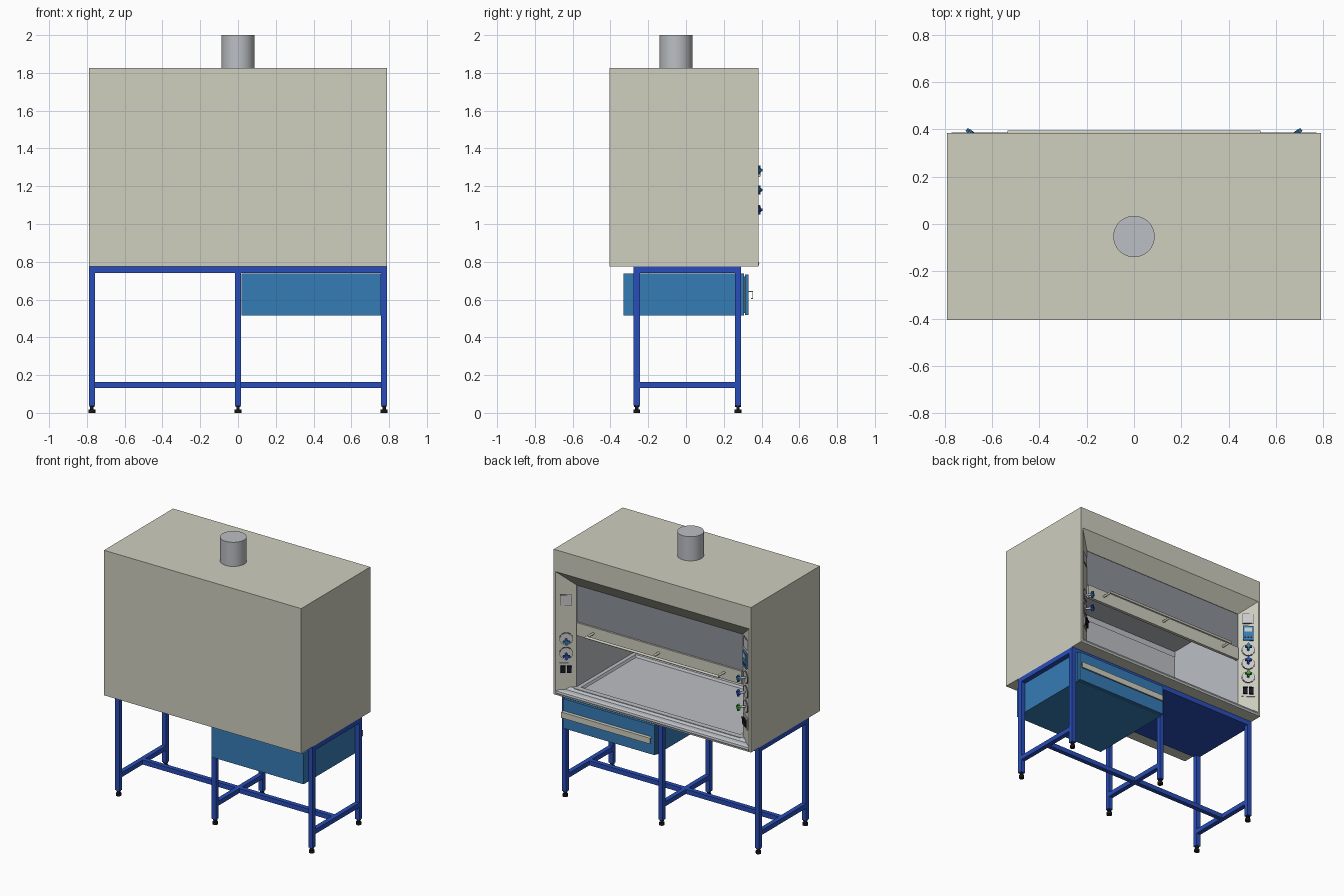
import bpy, bmesh, math
from mathutils import Matrix

if "Cube" in bpy.data.objects:
    bpy.data.objects.remove(bpy.data.objects["Cube"])


def material(name, r, g, b):
    m = bpy.data.materials.new(name)
    m.diffuse_color = (r, g, b, 1)
    m.use_nodes = True
    m.node_tree.nodes["Principled BSDF"].inputs["Base Color"].default_value = m.diffuse_color
    return m


BEIGE = material("beige", .62, .62, .52)
BLUE = material("frame_blue", .022, .075, .48)
TEAL = material("drawer_blue", .036, .2, .46)
GREEN = material("green", .06, .35, .04)
BLACK = material("black", .01, .01, .012)
GLASS = material("glass", .27, .29, .32)
STEEL = material("steel", .5, .52, .55)
WHITE = material("white", .78, .78, .75)
DARK = material("dark_grey", .1, .1, .11)


def finish(name, bm, mat, smooth=False):
    me = bpy.data.meshes.new(name)
    bm.to_mesh(me)
    bm.free()
    ob = bpy.data.objects.new(name, me)
    bpy.context.collection.objects.link(ob)
    me.materials.append(mat)
    if smooth:
        bpy.ops.object.select_all(action='DESELECT')
        ob.select_set(True)
        bpy.context.view_layer.objects.active = ob
        bpy.ops.object.shade_smooth_by_angle()
    return ob


def block(name, size, mat, M):
    """Box of a given size, centred on the matrix origin."""
    bm = bmesh.new()
    bmesh.ops.create_cube(bm, size=1, matrix=M @ Matrix.Diagonal((*size, 1)))
    return finish(name, bm, mat)


def box(name, x0, x1, y0, y1, z0, z1, mat):
    M = Matrix.Translation(((x0 + x1) / 2, (y0 + y1) / 2, (z0 + z1) / 2))
    return block(name, (x1 - x0, y1 - y0, z1 - z0), mat, M)


def rod(name, r, length, mat, M, axis='Z', n=24):
    rot = {'Z': Matrix(), 'Y': Matrix.Rotation(math.pi / 2, 4, 'X'),
           'X': Matrix.Rotation(math.pi / 2, 4, 'Y')}[axis].to_4x4()
    bm = bmesh.new()
    bmesh.ops.create_cone(bm, cap_ends=True, segments=n, radius1=r, radius2=r,
                          depth=length, matrix=M @ rot)
    return finish(name, bm, mat, True)


def at(x, y, z):
    return Matrix.Translation((x, y, z))


def loft(name, rings, mat, cap_first, cap_last, inward=False):
    """Skin rectangles given as (half width, z0, z1, y)."""
    bm = bmesh.new()
    rs = [[bm.verts.new(p) for p in ((-w, y, a), (w, y, a), (w, y, b), (-w, y, b))]
          for w, a, b, y in rings]
    for A, B in zip(rs, rs[1:]):
        for i in range(4):
            j = (i + 1) % 4
            bm.faces.new((A[i], A[j], B[j], B[i]))
    if cap_first:
        bm.faces.new(rs[0])
    if cap_last:
        bm.faces.new(rs[-1])
    bmesh.ops.recalc_face_normals(bm, faces=bm.faces)
    if inward:
        bmesh.ops.reverse_faces(bm, faces=bm.faces)
    return finish(name, bm, mat)


def extrude_x(name, profile, x0, x1, mat):
    """Extrude a closed (y, z) profile along x."""
    bm = bmesh.new()
    f = bm.faces.new([bm.verts.new((x0, y, z)) for y, z in profile])
    new = bmesh.ops.extrude_face_region(bm, geom=[f])['geom']
    bmesh.ops.translate(bm, vec=(x1 - x0, 0, 0),
                        verts=[v for v in new if isinstance(v, bmesh.types.BMVert)])
    bmesh.ops.recalc_face_normals(bm, faces=bm.faces)
    return finish(name, bm, mat)


# Hood shell: outer box turning in at the front into a sloped surround
loft("hood_shell", [(.79, .775, 1.825, -.405), (.79, .775, 1.825, .385),
                    (.775, .783, 1.667, .385), (.666, .80, 1.566, .30)], BEIGE, True, False)
# Chamber lining
loft("chamber_lining", [(.666, .80, 1.566, .30), (.666, .80, 1.566, -.365)],
     STEEL, False, True, inward=True)
box("rear_baffle", -.64, .64, -.34, -.33, .90, 1.50, STEEL)
rod("exhaust_duct", .0875, .18, STEEL, at(0, -.053, 1.91), n=48)

# Work tray with raised rim
bm = bmesh.new()
bmesh.ops.create_cube(bm, size=1, matrix=at(0, -.015, .815) @ Matrix.Diagonal((1.33, .69, .03, 1)))
top = [f for f in bm.faces if f.normal.z > .9]
bmesh.ops.inset_region(bm, faces=top, thickness=.04)
bmesh.ops.inset_region(bm, faces=top, thickness=.012, depth=-.016)
finish("work_tray", bm, STEEL)
# Front sill
extrude_x("front_sill", [(.29, .80), (.384, .778), (.388, .79), (.384, .803),
                         (.37, .811), (.345, .813), (.325, .83), (.29, .83)], -.772, .772, STEEL)

# Sliding sash with handle bar
box("sash_glass", -.666, .666, .290, .297, 1.29, 1.58, GLASS)
box("sash_bottom_rail", -.66, .66, .288, .310, 1.206, 1.30, BEIGE)
rod("sash_handle", .009, 1.07, BEIGE, at(0, .386, 1.257), 'X', 16)
for x in (-.525, 0, .525):
    rod("sash_handle_arm", .008, .08, BEIGE, at(x, .347, 1.257), 'Y', 16)


# Controls on the slanted side panels (local x across, y out of panel, z up)
def on_panel(s, z):
    return at(s * .7205, .3425, z) @ Matrix.Rotation(s * .662, 4, 'Z')


def valve(s, z, mat):
    P = on_panel(s, z)
    rod("valve_ring", .045, .004, DARK, P @ at(0, .002, 0), 'Y', 32)
    rod("valve_plate", .041, .006, WHITE, P @ at(0, .003, 0), 'Y', 32)
    rod("valve_stem", .008, .045, STEEL, P @ at(0, .022, 0), 'Y', 16)
    rod("valve_hub", .013, .022, mat, P @ at(0, .052, 0), 'Y', 16)
    for k in range(4):
        R = P @ Matrix.Rotation(k * math.pi / 2, 4, 'Y')
        rod("valve_lobe", .007, .016, mat, R @ at(.018, .053, 0), 'Y', 12)
        block("valve_arm", (.018, .012, .009), mat, R @ at(.010, .053, 0))


def plate(name, s, z, w, h, t, mat, dx=0, y0=0):
    block(name, (w, t, h), mat, on_panel(s, z) @ at(dx, y0 + t / 2, 0))


for s in (-1, 1):
    plate("socket_plate", s, .965, .09, .085, .006, WHITE)
    for dx in (-.02, .02):
        plate("socket", s, .96, .032, .042, .012, BLACK, dx, .005)
        plate("socket_cover", s, .985, .032, .006, .018, BLACK, dx, .005)
    valve(s, 1.18, BLUE if s < 0 else TEAL)
    valve(s, 1.075, GREEN if s < 0 else BLUE)
valve(-1, 1.285, TEAL)
# Monitor and label plates
plate("monitor_body", -1, 1.415, .072, .11, .012, TEAL)
plate("monitor_screen", -1, 1.44, .052, .032, .003, WHITE, 0, .012)
for dx in (-.02, 0, .02):
    plate("monitor_button", -1, 1.385, .012, .012, .004, DARK, dx, .012)
for s, z in ((-1, 1.53), (1, 1.46)):
    plate("blank_plate_edge", s, z, .078, .078, .003, DARK)
    plate("blank_plate", s, z, .072, .072, .005, WHITE)

# Stand: top slab, legs, feet and stretchers
box("stand_top", -.79, .79, -.277, .292, .74, .775, BLUE)
H = .0165
for x in (-.7735, 0, .7735):
    for y in (-.2605, .2755):
        box("leg", x - H, x + H, y - H, y + H, .04, .742, BLUE)
        rod("foot_pad", .018, .018, BLACK, at(x, y, .009))
        rod("foot_stem", .009, .03, BLACK, at(x, y, .025), n=16)
        rod("foot_nut", .015, .012, BLACK, at(x, y, .036), n=6)
    box("side_stretcher", x - H, x + H, -.244, .259, .131, .164, BLUE)
for s in (-1, 1):
    box("long_stretcher", min(s * H, s * .757), max(s * H, s * .757),
        -.009, .024, .131, .164, BLUE)

# Hanging drawer with full-width channel handle
box("drawer_case", .0175, .756, -.33, .308, .515, .738, TEAL)
box("drawer_front", .02, .754, .312, .33, .518, .732, TEAL)
box("drawer_gap", .03, .744, .306, .313, .528, .722, DARK)
extrude_x("drawer_handle", [(.329, .645), (.355, .645), (.355, .603), (.345, .603),
                            (.345, .608), (.351, .608), (.351, .640), (.329, .640)],
          .04, .752, BEIGE)
